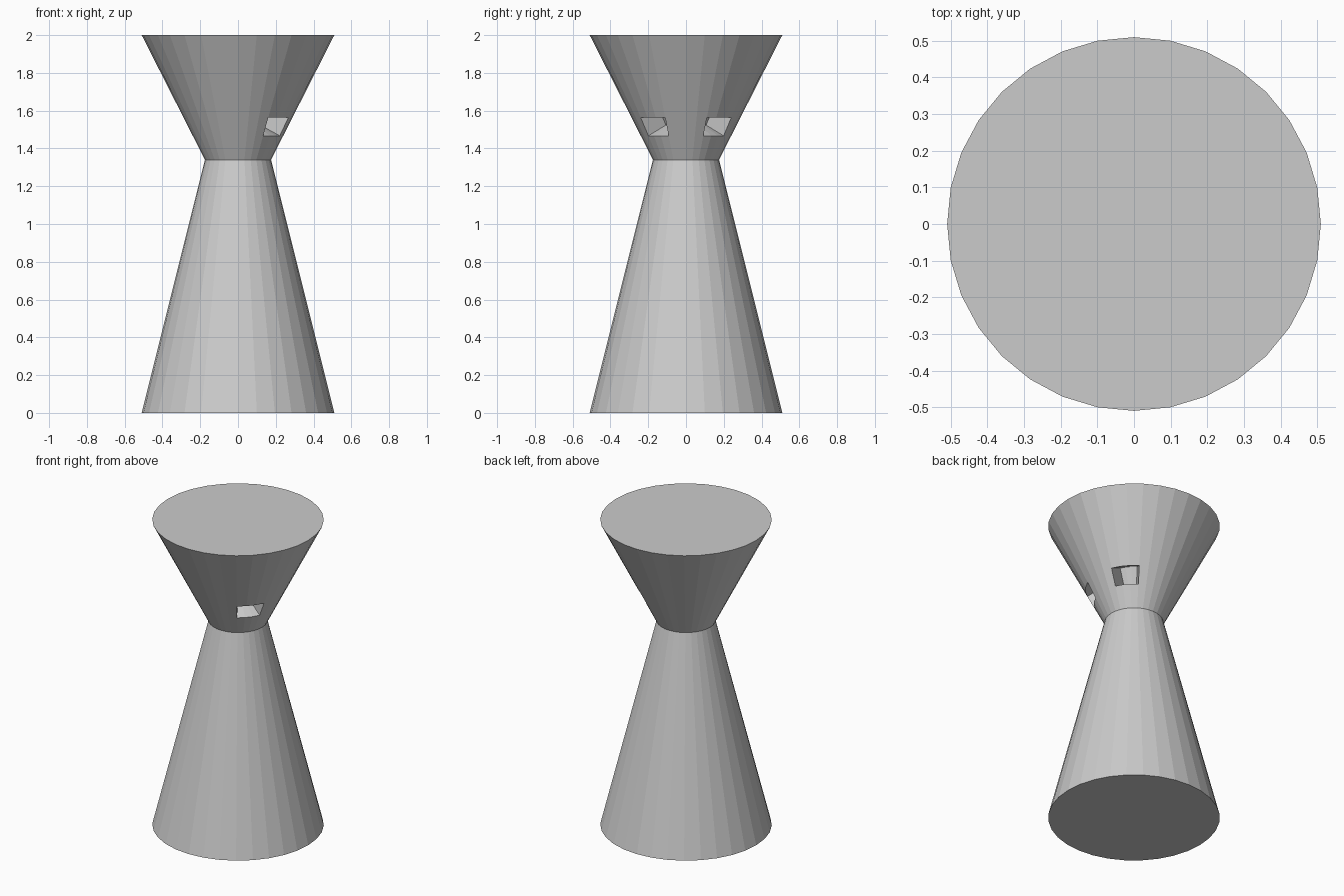
import bpy
import bmesh
import math
from mathutils import Matrix, Vector

if "Cube" in bpy.data.objects:
    bpy.data.objects.remove(bpy.data.objects["Cube"])

SIDES = 32
WIDE, NECK = 0.51, 0.175      # radii
NECK_Z, TOP_Z = 1.34, 2.0
SLOT_LOW, SLOT_HIGH = 1.467, 1.565
SLOT_DEPTH = 0.125

grey = bpy.data.materials.new("grey")
grey.diffuse_color = (0.6, 0.6, 0.6, 1)
grey.use_nodes = True
grey.node_tree.nodes["Principled BSDF"].inputs["Base Color"].default_value = grey.diffuse_color


def cone(r_low, r_high, z_low, z_high):
    bm = bmesh.new()
    bmesh.ops.create_cone(
        bm, cap_ends=True, segments=SIDES, radius1=r_low, radius2=r_high,
        depth=z_high - z_low,
        matrix=Matrix.Translation((0, 0, (z_low + z_high) / 2)))
    return bm


def finish(bm, name):
    bmesh.ops.recalc_face_normals(bm, faces=bm.faces[:])
    mesh = bpy.data.meshes.new(name)
    bm.to_mesh(mesh)
    bm.free()
    mesh.materials.append(grey)
    obj = bpy.data.objects.new(name, mesh)
    bpy.context.collection.objects.link(obj)


# Tapered lower body
finish(cone(WIDE, NECK, 0, NECK_Z), "body")

# Flared upper part, cut with two rings for the eye sockets
head = cone(NECK, WIDE, NECK_Z, TOP_Z)
for z in (SLOT_LOW, SLOT_HIGH):
    bmesh.ops.bisect_plane(head, geom=head.verts[:] + head.edges[:] + head.faces[:],
                           plane_co=(0, 0, z), plane_no=(0, 0, 1))

# Two eye sockets, each three sides wide, sunk along the surface normal
tilt = math.atan2(WIDE - NECK, TOP_Z - NECK_Z)
for side in (-1, 1):
    socket = []
    for f in head.faces:
        c = f.calc_center_median()
        angle = math.degrees(math.atan2(c.y * side, c.x))
        if SLOT_LOW < c.z < SLOT_HIGH and 22.5 < angle < 56.25:
            socket.append(f)
    new = bmesh.ops.extrude_face_region(head, geom=socket)["geom"]
    bmesh.ops.delete(head, geom=[f for f in socket if f.is_valid], context='FACES')
    for v in new:
        if isinstance(v, bmesh.types.BMVert):
            out = Vector((v.co.x, v.co.y, 0)).normalized()
            v.co += SLOT_DEPTH * (Vector((0, 0, math.sin(tilt))) - out * math.cos(tilt))
finish(head, "head_with_eye_sockets")
